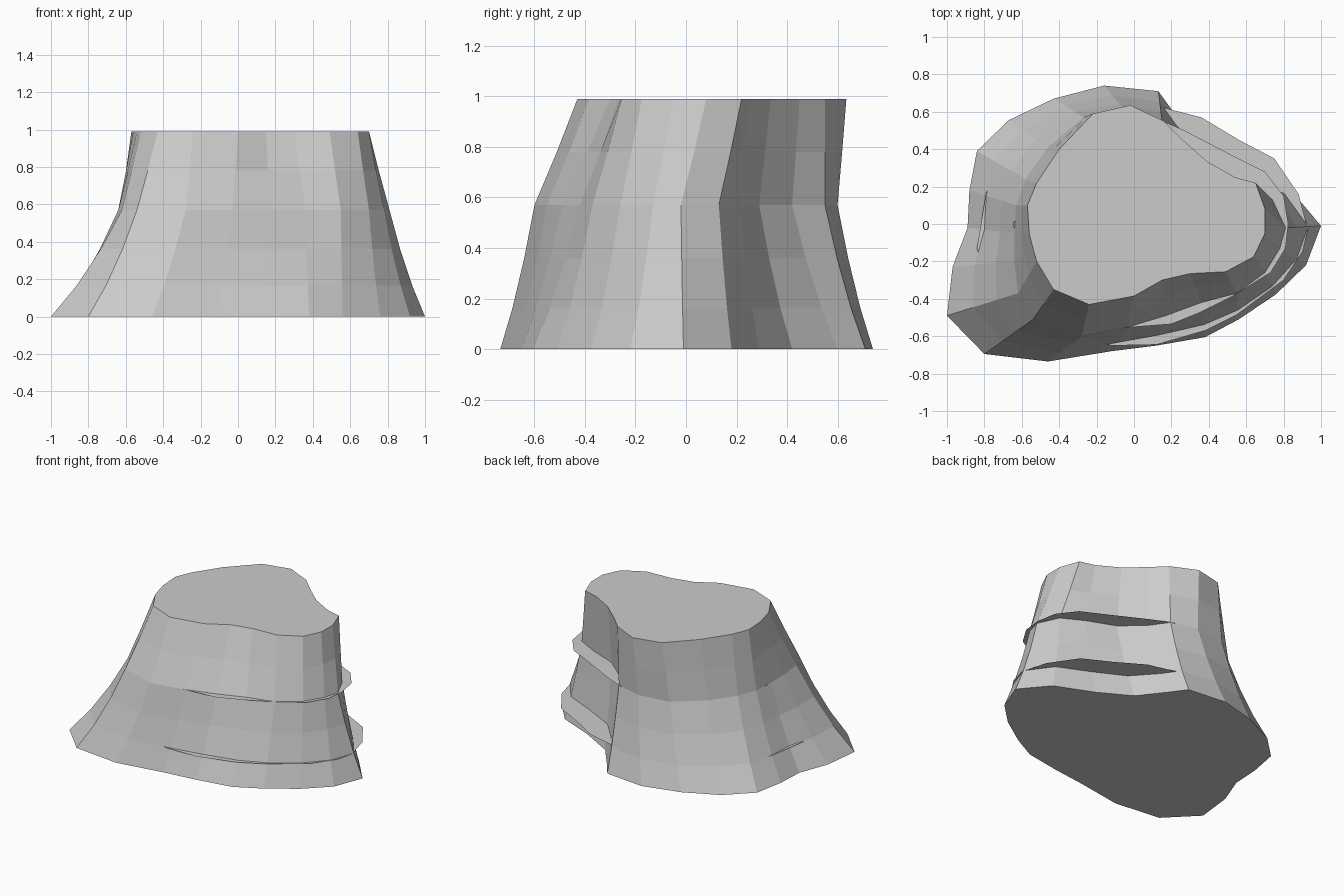
import bpy, bmesh

# Outlines of the stump at the ground, at mid height and at the cut (counter-clockwise from front left)
BASE = [(-1, -.49), (-.80, -.695), (-.46, -.735), (-.12, -.68), (.12, -.65), (.38, -.605),
        (.56, -.51), (.76, -.375), (.92, -.22), (1, -.01), (.84, .18), (.58, .29), (.35, .42),
        (.21, .60), (.13, .71), (-.16, .74), (-.43, .67), (-.67, .555), (-.84, .39),
        (-.88, .18), (-.89, -.02), (-.97, -.23)]
MID = [(-.62, -.37), (-.54, -.51), (-.28, -.60), (-.03, -.55), (.17, -.49), (.36, -.42),
       (.55, -.37), (.70, -.26), (.78, -.13), (.81, -.02), (.74, .13), (.59, .21), (.39, .29),
       (.24, .42), (.15, .55), (-.04, .60), (-.27, .57), (-.46, .41), (-.58, .24),
       (-.63, .10), (-.64, -.05), (-.64, -.20)]
TOP = [(-.52, -.20), (-.43, -.35), (-.24, -.43), (0, -.385), (.15, -.30), (.30, -.265),
       (.49, -.255), (.64, -.175), (.70, -.05), (.70, .08), (.65, .22), (.54, .25), (.39, .335),
       (.26, .45), (.16, .55), (-.02, .635), (-.22, .59), (-.40, .40), (-.52, .22),
       (-.57, .10), (-.56, -.05), (-.54, -.13)]


def blend(a, b, t):
    return [(p[0] + (q[0] - p[0]) * t, p[1] + (q[1] - p[1]) * t) for p, q in zip(a, b)]


def finish(bm, name):
    mesh = bpy.data.meshes.new(name)
    bm.to_mesh(mesh)
    bm.free()
    obj = bpy.data.objects.new(name, mesh)
    bpy.context.collection.objects.link(obj)
    return obj


def loft(name, levels):
    bm = bmesh.new()
    rings = [[bm.verts.new((x, y, z)) for x, y in ring] for z, ring in levels]
    n = len(rings[0])
    for low, high in zip(rings, rings[1:]):
        for i in range(n):
            j = (i + 1) % n
            bm.faces.new((low[i], low[j], high[j], high[i]))
    bm.faces.new(rings[0][::-1])
    bm.faces.new(rings[-1])
    return finish(bm, name)


def plate(name, z, outline):
    bm = bmesh.new()
    bm.faces.new([bm.verts.new((x, y, z)) for x, y in outline])
    return finish(bm, name)


# Faceted stump body, flaring towards the roots
loft("stump_body", [(0, BASE), (.165, blend(BASE, MID, .36)), (.36, blend(BASE, MID, .70)),
                    (.57, MID), (.78, blend(MID, TOP, .52)), (.99, TOP)])

# Thin flat shelves that poke out of the hollows in the bark
plate("lower_shelf", .165,
      [(-.6, -.5), (-.12, -.65), (.12, -.645), (.38, -.57), (.55, -.485), (.80, -.30), (.90, -.15),
       (.93, -.03), (.88, .16), (.75, .35), (.56, .45), (.36, .57), (.28, .59), (.13, .63),
       (-.3, .6), (-.6, .44), (-.79, .17), (-.84, -.13), (-.78, -.3)])
plate("upper_shelf", .57,
      [(-.4, -.45), (-.06, -.555), (.20, -.535), (.36, -.47), (.52, -.39), (.73, -.26),
       (.81, -.13), (.825, 0), (.80, .15), (.70, .28), (.50, .38), (.27, .50), (.13, .56),
       (-.2, .55), (-.5, .3), (-.645, 0), (-.6, -.2)])
